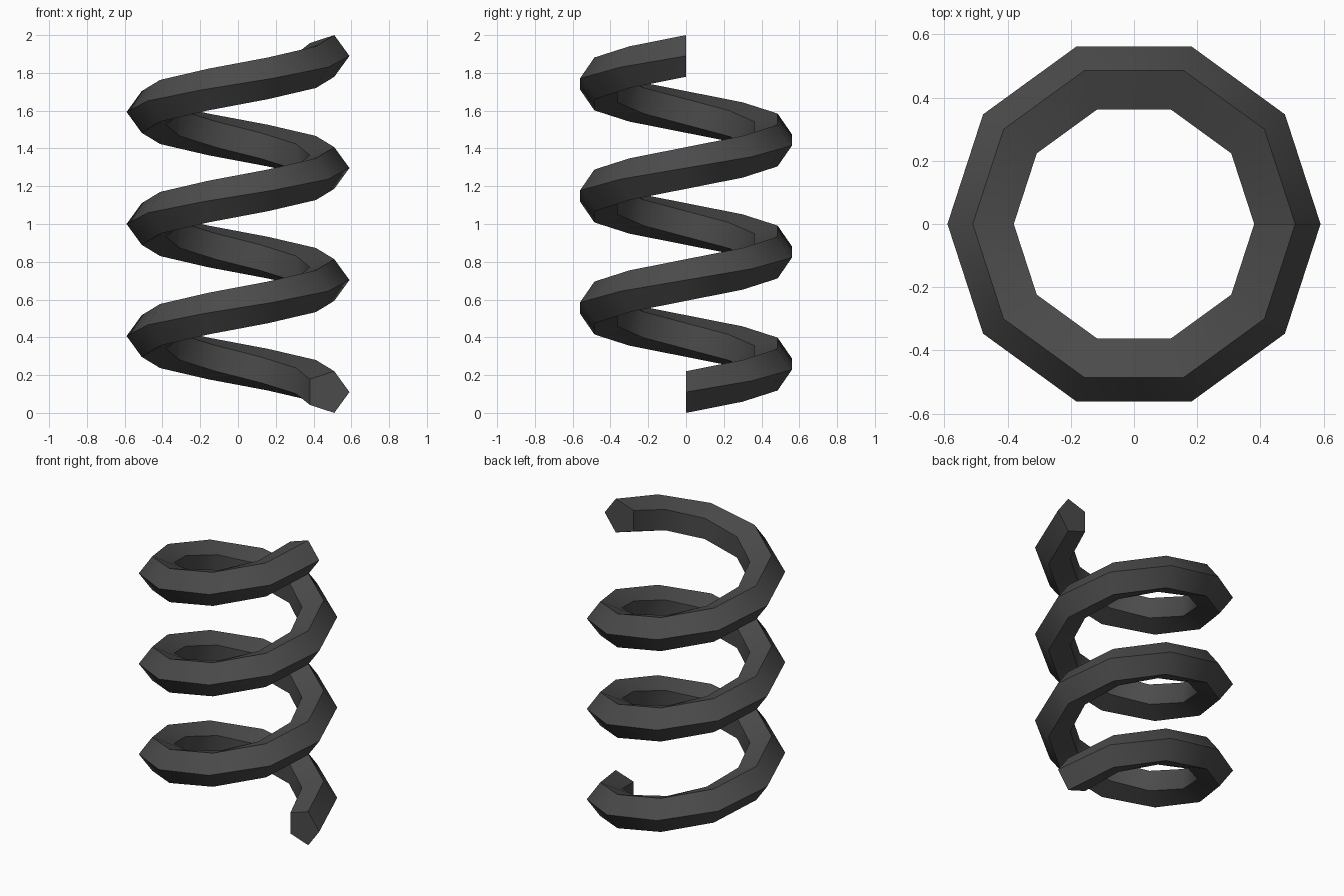
import bpy, bmesh
from math import sin, cos, pi, radians

if "Cube" in bpy.data.objects:
    bpy.data.objects.remove(bpy.data.objects["Cube"])

TURNS, STEPS, SIDES = 3, 10, 5
COIL_R, WIRE_R = 0.474, 0.116
HALF_H = WIRE_R * sin(2 * pi / SIDES)
PITCH = (2 - 2 * HALF_H) / TURNS


def ring(bm, i):
    """Upright pentagon section at step i along the coil, one corner outward."""
    a = 2 * pi * i / STEPS
    z0 = HALF_H + PITCH * i / STEPS
    verts = []
    for k in range(SIDES):
        t = 2 * pi * k / SIDES
        r = COIL_R + WIRE_R * cos(t)
        verts.append(bm.verts.new((r * cos(a), r * sin(a), z0 + WIRE_R * sin(t))))
    return verts


# Coil: rings bridged with quads, capped at both ends
bm = bmesh.new()
rings = [ring(bm, i) for i in range(TURNS * STEPS + 1)]
for a, b in zip(rings, rings[1:]):
    for k in range(SIDES):
        n = (k + 1) % SIDES
        bm.faces.new((a[k], a[n], b[n], b[k]))
bm.faces.new(rings[0])
bm.faces.new(rings[-1])
bmesh.ops.recalc_face_normals(bm, faces=bm.faces)

mesh = bpy.data.meshes.new("spring_coil")
bm.to_mesh(mesh)
bm.free()
coil = bpy.data.objects.new("spring_coil", mesh)
bpy.context.collection.objects.link(coil)

# Dark metal, smooth along the wire with crisp pentagon ridges
mat = bpy.data.materials.new("dark_metal")
mat.diffuse_color = (0.07, 0.07, 0.07, 1)
mat.use_nodes = True
mat.node_tree.nodes["Principled BSDF"].inputs["Base Color"].default_value = mat.diffuse_color
mesh.materials.append(mat)
bpy.context.view_layer.objects.active = coil
coil.select_set(True)
bpy.ops.object.shade_smooth_by_angle(angle=radians(40))
